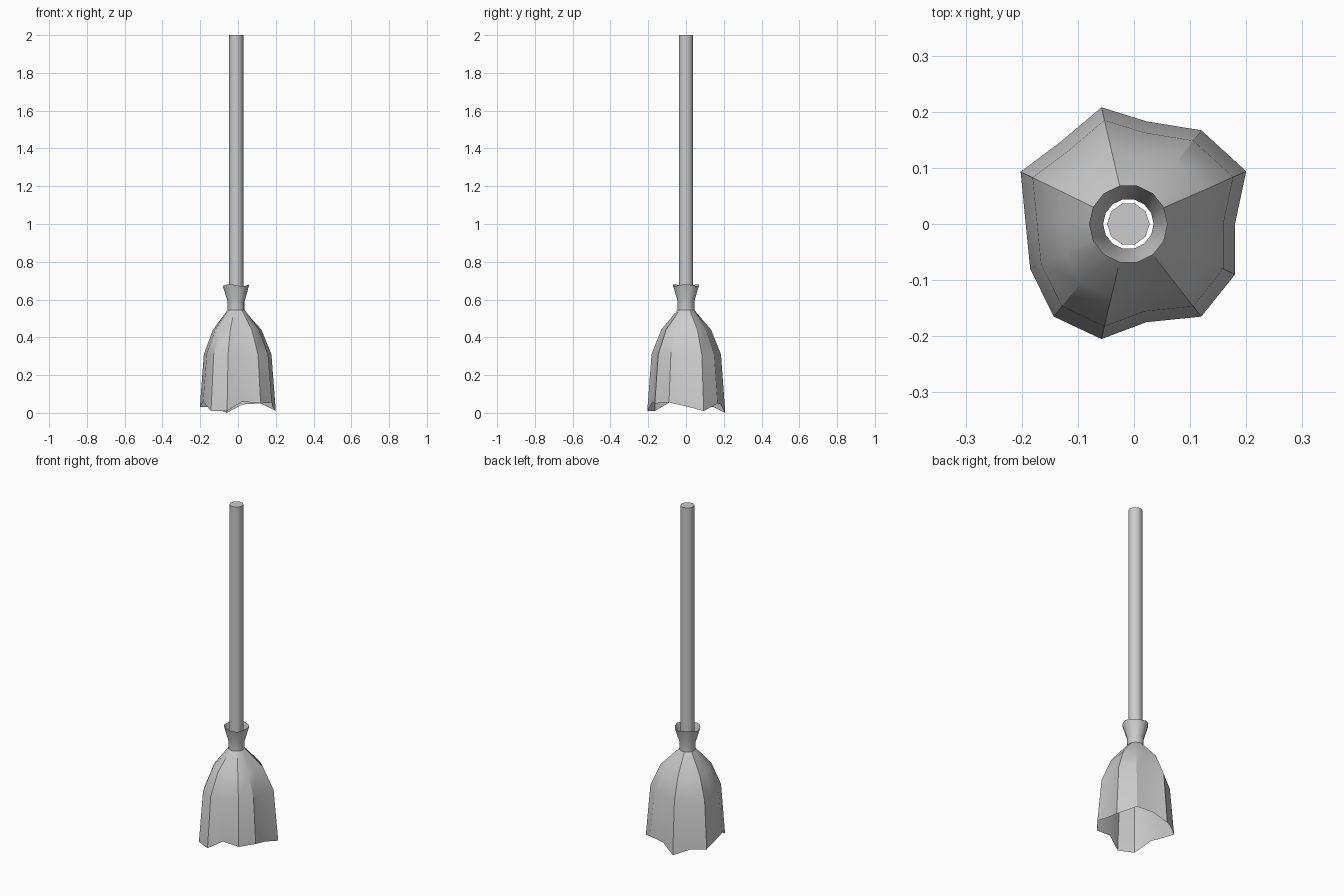
import bpy, bmesh, math

if "Cube" in bpy.data.objects:
    bpy.data.objects.remove(bpy.data.objects["Cube"])

CX = -0.01   # axis of the handle and collar
N = 14       # sides of the bristle skirt


def make_object(name, rings, cap_bottom=False, cap_top=False, angle=30):
    """Skin a stack of point rings (bottom to top) into one object."""
    bm = bmesh.new()
    loops = [[bm.verts.new(p) for p in ring] for ring in rings]
    for a, b in zip(loops, loops[1:]):
        n = len(a)
        for i in range(n):
            j = (i + 1) % n
            bm.faces.new((a[i], a[j], b[j], b[i]))
    if cap_bottom:
        bm.faces.new(loops[0][::-1])
    if cap_top:
        bm.faces.new(loops[-1])
    mesh = bpy.data.meshes.new(name)
    bm.to_mesh(mesh)
    bm.free()
    obj = bpy.data.objects.new(name, mesh)
    bpy.context.collection.objects.link(obj)
    bpy.ops.object.select_all(action='DESELECT')
    obj.select_set(True)
    bpy.context.view_layer.objects.active = obj
    bpy.ops.object.shade_smooth_by_angle(angle=math.radians(angle))
    return obj


def ring(r, z, n, wave=0.0):
    return [(CX + r * math.cos(math.tau * i / n),
             r * math.sin(math.tau * i / n),
             z + wave * math.cos(3 * math.tau * i / n)) for i in range(n)]


# Handle: long ten-sided pole, seated in the collar
make_object("handle", [ring(0.038, 0.56, 10), ring(0.038, 2.0, 10)],
            cap_bottom=True, cap_top=True, angle=40)

# Ragged lower hem of the bristles, counter-clockwise from +x
hem = [(0.18, 0.0, 0.035), (0.20, 0.094, 0.01), (0.12, 0.167, 0.05),
       (0.022, 0.183, 0.045), (-0.058, 0.208, 0.0), (-0.13, 0.147, 0.03),
       (-0.202, 0.093, 0.03), (-0.193, 0.0, 0.045), (-0.185, -0.08, 0.06),
       (-0.143, -0.165, 0.01), (-0.058, -0.205, 0.01), (0.022, -0.175, 0.06),
       (0.12, -0.165, 0.05), (0.18, -0.09, 0.055)]


def skirt_ring(f, z):
    return [(CX + (x - CX) * f, y * f, z) for x, y, _ in hem]


# Bristles: open skirt, bulging from the tied neck, with flared collar above
make_object("bristles", [
    hem,
    skirt_ring(0.89, 0.31),
    skirt_ring(0.64, 0.44),
    ring(0.045, 0.545, N),
    ring(0.045, 0.59, N),
    ring(0.07, 0.676, N, 0.005),
])
